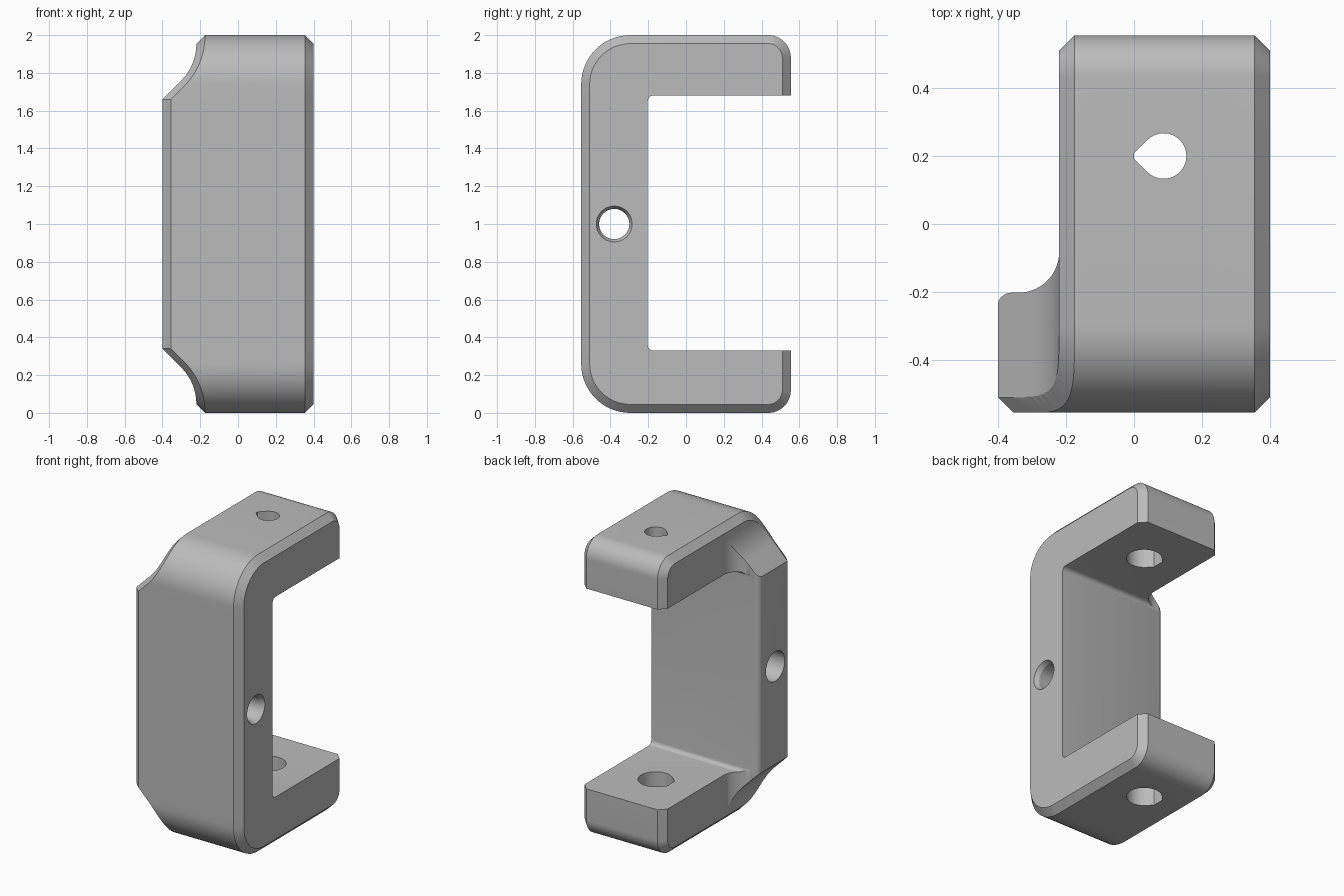
import bpy, bmesh
from math import sin, cos, pi, radians
from mathutils import Vector

cube = bpy.data.objects.get("Cube")
if cube:
    bpy.data.objects.remove(cube)

CHAMFER = 0.045
HALF_X, HALF_Y, HEIGHT = 0.4, 0.555, 2.0
ARM_X = -0.22                      # side plane of the two arms
WALL_Y = -0.203                    # inner face of the wall
FLOOR, CEILING = 0.33, 1.68        # inner faces of the arms


def arc(cx, cy, r, a0, a1, n=16):
    angles = [radians(a0 + (a1 - a0) * i / n) for i in range(n + 1)]
    return [(cx + r * cos(a), cy + r * sin(a)) for a in angles]


def loft(name, rings):
    """Closed solid through rings of equal length."""
    bm = bmesh.new()
    loops = [[bm.verts.new(p) for p in ring] for ring in rings]
    n = len(loops[0])
    for a, b in zip(loops, loops[1:]):
        for i in range(n):
            j = (i + 1) % n
            bm.faces.new((a[i], a[j], b[j], b[i]))
    bmesh.ops.triangulate(bm, faces=bm.faces[:])
    bm.faces.new(loops[0])
    bm.faces.new(loops[-1])
    bmesh.ops.recalc_face_normals(bm, faces=bm.faces[:])
    mesh = bpy.data.meshes.new(name)
    bm.to_mesh(mesh)
    bm.free()
    obj = bpy.data.objects.new(name, mesh)
    bpy.context.collection.objects.link(obj)
    return obj


def place(axis, u, v, w):
    return {"x": (w, u, v), "y": (u, w, v), "z": (u, v, w)}[axis]


def prism(name, pts, axis, lo, hi):
    return loft(name, [[place(axis, u, v, w) for u, v in pts] for w in (lo, hi)])


def carve(obj, cutter, operation="DIFFERENCE"):
    cutter.hide_render = True
    mod = obj.modifiers.new(cutter.name, "BOOLEAN")
    mod.operation, mod.solver, mod.object = operation, "EXACT", cutter
    bpy.context.view_layer.objects.active = obj
    bpy.ops.object.modifier_apply(modifier=mod.name)
    bpy.data.objects.remove(cutter)


# Side limit of the wall seen from the front: 45 degree slope, then a hollow arc
SLOPE_R, SLOPE_Z = 0.273, 0.047


def side_limit(z):
    z = min(z, HEIGHT - z)
    if z >= 0.34:
        return -HALF_X
    if z >= 0.24:
        return -HALF_X + (0.34 - z)
    h = max(z - SLOPE_Z, 0)
    return ARM_X - SLOPE_R + (SLOPE_R ** 2 - h ** 2) ** 0.5


# Rounded outline in the side plane, as (corner centre, radius, normal)
outline = []
for sy, sz, r, start in ((1, 0, 0.12, 270), (1, 1, 0.12, 0),
                         (-1, 1, 0.26, 90), (-1, 0, 0.26, 180)):
    centre = Vector((sy * (HALF_Y - r), HEIGHT - r if sz else r))
    for nx, ny in arc(0, 0, 1, start, start + 90):
        outline.append((centre, r, Vector((nx, ny))))
    if sy < 0 and sz:
        for z in (1.66, 0.34):
            outline.append((Vector((-HALF_Y + r, z)), r, Vector((-1, 0))))


def ring(inset, x_of):
    pts = []
    for c, r, n in outline:
        p, q = c + n * (r - inset), c + n * (r - CHAMFER)
        limit = ARM_X if q.x > 0 else side_limit(q.y)
        pts.append((x_of(limit), p.x, p.y))
    return pts


# Outer body with chamfers around both sides
DEEP = 0.1
body = loft("bracket_body", [
    ring(CHAMFER, lambda s: HALF_X),
    ring(0, lambda s: HALF_X - CHAMFER),
    ring(0, lambda s: s + CHAMFER),
    ring(DEEP, lambda s: s + CHAMFER - DEEP),
    ring(DEEP, lambda s: -1)])

# Sloped shoulders of the wall
lower = [(-HALF_X, 0.34)] + arc(ARM_X - SLOPE_R - 0.0006, SLOPE_Z, SLOPE_R, 45, 0)
lower.append((lower[-1][0], -1))
front = [(1, -1), (1, 3)] + [(x, HEIGHT - z) for x, z in reversed(lower)] + lower
carve(body, prism("shoulder_shape", front, "y", -2, 2), "INTERSECT")

# Narrower arms, with a fillet where they join the wall
inner = WALL_Y + 0.001
top = [(-HALF_X - 0.001, -1)]
top += arc(-HALF_X + 0.039, inner - 0.04, 0.04, 180, 90, 8)
top += arc(ARM_X - 0.12, inner + 0.12, 0.12, 270, 360, 14)
top += [(ARM_X, 1), (1, 1), (1, -1)]
carve(body, prism("arm_shape", top, "z", -1, 3), "INTERSECT")

# Opening between the arms
R = 0.03
opening = [(1, FLOOR), (1, CEILING)]
opening += arc(WALL_Y + R, CEILING - R, R, 90, 180, 6)
opening += arc(WALL_Y + R, FLOOR + R, R, 180, 270, 6)
carve(body, prism("opening", opening, "x", -2, 2))

# Stepped cross bore through the wall, countersunk on one side
bore = [(0.5, 0.095), (HALF_X, 0.095), (0.37, 0.08), (0.2, 0.08), (0.2, 0.1), (-0.6, 0.1)]
circle = arc(0, 0, 1, 0, 360, 40)[:-1]
carve(body, loft("cross_bore", [[(x, -0.38 + r * u, 1 + r * v) for u, v in circle]
                                for x, r in bore]))


# Teardrop holes through the arms
def teardrop(r, tip):
    pts = arc(0.087, 0.2, r, -135, 135, 32)
    half = max(r * 2 ** 0.5 - tip, 0.002)
    return pts + [(0.087 - tip, 0.2 + half), (0.087 - tip, 0.2 - half)]


carve(body, prism("lower_hole", teardrop(0.108, 0.112), "z", -0.5, 0.6))
carve(body, prism("upper_hole_wide", teardrop(0.108, 0.112), "z", 1.4, 1.88))
carve(body, prism("upper_hole_narrow", teardrop(0.067, 0.087), "z", 1.5, 2.5))

# Plain grey finish
grey = bpy.data.materials.new("plain_grey")
grey.use_nodes = True
colour = (0.5, 0.5, 0.5, 1)
grey.diffuse_color = colour
grey.node_tree.nodes["Principled BSDF"].inputs["Base Color"].default_value = colour
body.data.materials.clear()
body.data.materials.append(grey)
for poly in body.data.polygons:
    poly.material_index = 0

bpy.ops.object.select_all(action="DESELECT")
body.select_set(True)
bpy.context.view_layer.objects.active = body
bpy.ops.object.shade_smooth_by_angle(angle=radians(25))
